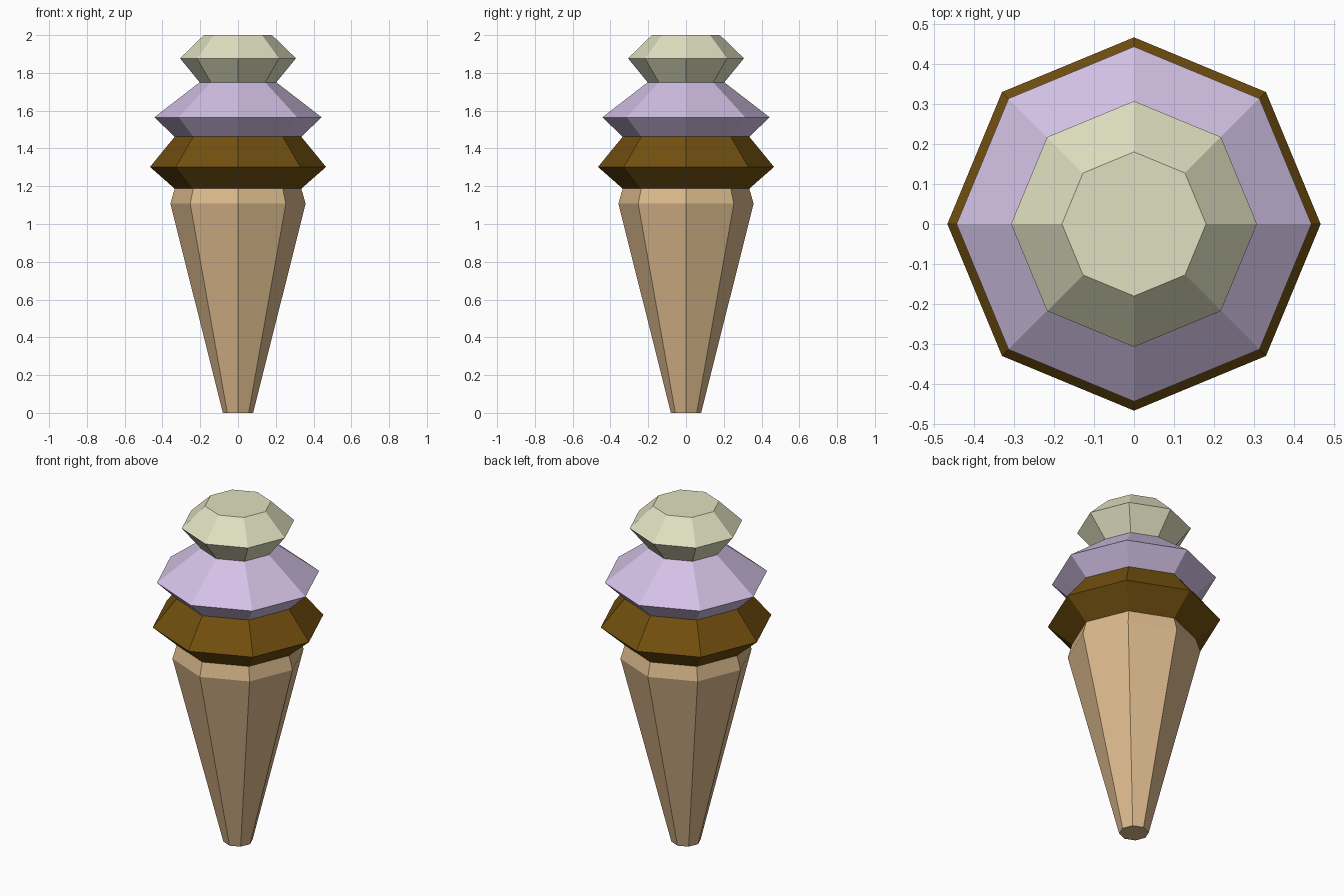
import bpy, bmesh, math

if "Cube" in bpy.data.objects:
    bpy.data.objects.remove(bpy.data.objects["Cube"])

SIDES = 8


def material(name, rgb):
    """Flat colour given as 0-255 sRGB, stored as linear."""
    lin = [((c / 255 + 0.055) / 1.055) ** 2.4 for c in rgb]
    m = bpy.data.materials.new(name)
    m.diffuse_color = (*lin, 1)
    m.use_nodes = True
    m.node_tree.nodes["Principled BSDF"].inputs["Base Color"].default_value = m.diffuse_color
    return m


def turned(name, profile, mat):
    """Octagonal closed solid from (radius, height) rings, corners on the axes."""
    bm = bmesh.new()
    rings = [[bm.verts.new((r * math.cos(i * math.tau / SIDES),
                            r * math.sin(i * math.tau / SIDES), z))
              for i in range(SIDES)] for r, z in profile]
    for low, high in zip(rings, rings[1:]):
        for i in range(SIDES):
            j = (i + 1) % SIDES
            bm.faces.new((low[i], low[j], high[j], high[i]))
    bm.faces.new(rings[0][::-1])
    bm.faces.new(rings[-1])
    mesh = bpy.data.meshes.new(name)
    bm.to_mesh(mesh)
    bm.free()
    mesh.materials.append(mat)
    ob = bpy.data.objects.new(name, mesh)
    bpy.context.collection.objects.link(ob)
    return ob


# Wafer cone with a bevelled rim
turned("cone", [(0.08, 0), (0.358, 1.108), (0.335, 1.187)],
       material("wafer tan", (220, 185, 140)))
# Three stacked scoops
turned("chocolate_scoop", [(0.335, 1.187), (0.466, 1.302), (0.335, 1.462)],
       material("chocolate brown", (114, 80, 15)))
turned("berry_scoop", [(0.335, 1.462), (0.443, 1.565), (0.203, 1.75)],
       material("pale lilac", (211, 193, 229)))
turned("vanilla_scoop", [(0.203, 1.75), (0.307, 1.877), (0.18, 2.0)],
       material("pale cream", (224, 224, 192)))
